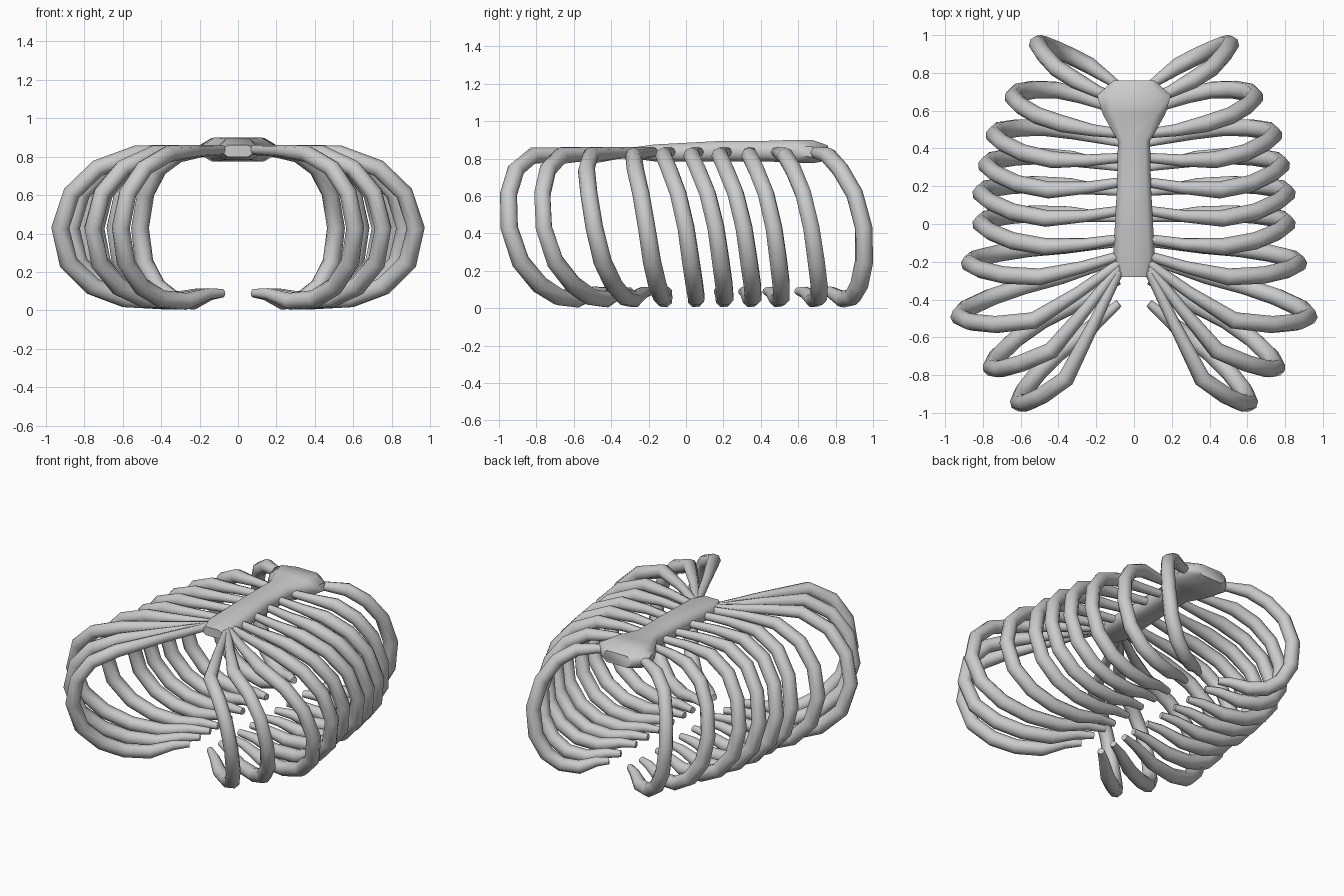
import bpy, bmesh, math

if "Cube" in bpy.data.objects:
    bpy.data.objects.remove(bpy.data.objects["Cube"])

# Shared rib arc: (fraction of half width, height, tube radius), sternum end to spine end
ARC = [(0.0, .835, .026), (.25, .83, .032), (.53, .815, .045), (.77, .74, .046),
       (.93, .61, .046), (1.0, .43, .047), (.95, .25, .049), (.80, .125, .049),
       (.60, .06, .047), (.36, .047, .045), (.15, .085, .032), (0.0, .09, .022)]
KEYS = [0, 2, 5, 8, 11]      # arc points where y is given
X0 = .08

# half width, then y at: sternum, top, side, underside, spine tip
RIBS = [(.51, .66, .76, .95, .89, .73),
        (.64, .48, .53, .67, .71, .60),
        (.74, .35, .34, .47, .51, .43),
        (.78, .22, .18, .31, .36, .30),
        (.81, .07, .03, .16, .21, .17),
        (.81, -.08, -.12, .00, .055, .03),
        (.87, -.17, -.28, -.21, -.13, -.10),
        (.925, -.21, -.51, -.49, -.33, -.19),
        (.755, -.23, -.67, -.76, -.51, -.30),
        (.61, -.25, -.82, -.945, -.68, -.42)]


def smooth_y(ys, i):
    """Catmull-Rom y along the arc at point i."""
    k = max(j for j in range(4) if KEYS[j] <= i)
    t = (i - KEYS[k]) / (KEYS[k + 1] - KEYS[k])
    a, b, c, d = ys[max(k - 1, 0)], ys[k], ys[k + 1], ys[min(k + 2, 4)]
    return .5 * (2 * b + (c - a) * t + (2 * a - 5 * b + 4 * c - d) * t ** 2
                 + (3 * b - a - 3 * c + d) * t ** 3)


def smooth(ob, angle):
    bpy.ops.object.select_all(action='DESELECT')
    ob.select_set(True)
    bpy.context.view_layer.objects.active = ob
    if ob.type == 'CURVE':
        bpy.ops.object.convert(target='MESH')
    bpy.ops.object.shade_smooth_by_angle(angle=math.radians(angle))


# Rib pairs: tapered tubes on both sides
for n, (w, *ys) in enumerate(RIBS, 1):
    cu = bpy.data.curves.new(f"rib_pair_{n}", 'CURVE')
    cu.dimensions = '3D'
    cu.bevel_depth = 1
    cu.bevel_resolution = 2
    cu.use_fill_caps = True
    for side in (-1, 1):
        sp = cu.splines.new('POLY')
        sp.points.add(len(ARC) - 1)
        for i, (u, z, r) in enumerate(ARC):
            sp.points[i].co = (side * (X0 + u * (w - X0)), smooth_y(ys, i), z, 1)
            sp.points[i].radius = r
    ob = bpy.data.objects.new(f"rib_pair_{n}", cu)
    bpy.context.collection.objects.link(ob)
    smooth(ob, 60)

# Sternum: chamfered sections lofted along y (y, half width, bottom, top)
SECTIONS = [(.76, .11, .79, .87), (.68, .195, .775, .898), (.58, .165, .775, .90),
            (.44, .085, .785, .895), (.2, .09, .785, .895), (-.17, .11, .785, .875),
            (-.28, .075, .80, .86)]
bm = bmesh.new()
rings = []
for y, w, lo, hi in SECTIONS:
    cx, cz = w * .3, (hi - lo) * .28
    half = [(w - cx, lo), (w, lo + cz), (w, hi - cz), (w - cx, hi)]
    loop = half + [(-x, z) for x, z in reversed(half)]
    rings.append([bm.verts.new((x, y, z)) for x, z in loop])
for a, b in zip(rings, rings[1:]):
    for i in range(8):
        j = (i + 1) % 8
        bm.faces.new((a[i], a[j], b[j], b[i]))
bm.faces.new(rings[0])
bm.faces.new(rings[-1])
bmesh.ops.recalc_face_normals(bm, faces=bm.faces)
me = bpy.data.meshes.new("sternum")
bm.to_mesh(me)
bm.free()
sternum = bpy.data.objects.new("sternum", me)
bpy.context.collection.objects.link(sternum)
smooth(sternum, 50)
